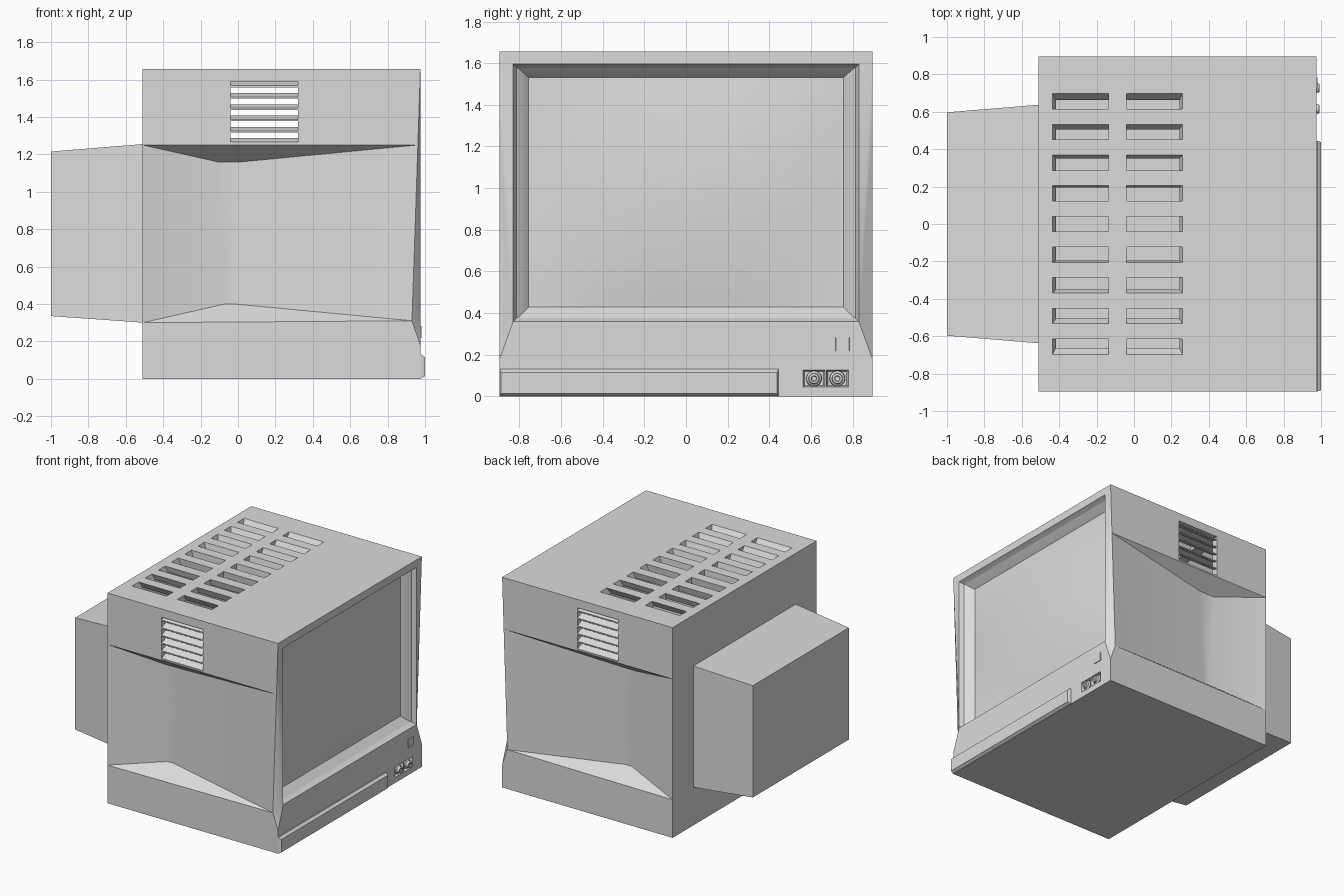
import bpy, bmesh, math

if "Cube" in bpy.data.objects:
    bpy.data.objects.remove(bpy.data.objects["Cube"])

W = 0.895   # half width of the cabinet
H = 1.655   # cabinet height
F = 0.975   # front plane
DENT = 0.12  # depth of the side hollows

grey = bpy.data.materials.new("grey_plastic")
grey.diffuse_color = (0.71, 0.71, 0.71, 1)
grey.use_nodes = True
grey.node_tree.nodes["Principled BSDF"].inputs["Base Color"].default_value = grey.diffuse_color


def finish(name, bm, smooth=False):
    bmesh.ops.recalc_face_normals(bm, faces=bm.faces)
    me = bpy.data.meshes.new(name)
    bm.to_mesh(me)
    bm.free()
    me.materials.append(grey)
    ob = bpy.data.objects.new(name, me)
    bpy.context.collection.objects.link(ob)
    if smooth:
        shade(ob, 35)
    return ob


def shade(ob, degrees):
    bpy.context.view_layer.objects.active = ob
    ob.select_set(True)
    bpy.ops.object.shade_smooth_by_angle(angle=math.radians(degrees))
    ob.select_set(False)


def loft(bm, rings, caps=True):
    """Join rings of points with quads."""
    rows = [[bm.verts.new(p) for p in r] for r in rings]
    n = len(rows[0])
    for a, b in zip(rows, rows[1:]):
        for i in range(n):
            j = (i + 1) % n
            bm.faces.new((a[i], a[j], b[j], b[i]))
    if caps:
        bm.faces.new(rows[0])
        bm.faces.new(rows[-1])
    return rows


def rect_x(x, y0, y1, z0, z1):
    return [(x, y0, z0), (x, y1, z0), (x, y1, z1), (x, y0, z1)]


def rect_z(z, x0, x1, y0, y1):
    return [(x0, y0, z), (x1, y0, z), (x1, y1, z), (x0, y1, z)]


def box(bm, x0, x1, y0, y1, z0, z1):
    loft(bm, [rect_x(x0, y0, y1, z0, z1), rect_x(x1, y0, y1, z0, z1)])


def cut(target, bm):
    cutter = finish("cutter", bm)
    cutter.hide_render = True
    mod = target.modifiers.new("cut", 'BOOLEAN')
    mod.operation = 'DIFFERENCE'
    mod.solver = 'EXACT'
    mod.object = cutter
    bpy.context.view_layer.objects.active = target
    bpy.ops.object.modifier_apply(modifier=mod.name)
    bpy.data.objects.remove(cutter)


# Cabinet: stepped screen recess, pinched front corners and hollowed sides
bm = bmesh.new()
rim, step, lip, floor = loft(bm, [
    rect_x(F, -0.83, 0.83, 0.36, 1.595),
    rect_x(0.94, -0.815, 0.815, 0.375, 1.58),
    rect_x(0.935, -0.805, 0.805, 0.38, 1.575),
    rect_x(0.88, -0.755, 0.755, 0.43, 1.53)], caps=False)
bm.faces.new(floor)
profile = [(-0.51, 0), (F, 0), (F, 0.18), (0.93, 0.31), (0.9616, 1.25),
           (F, H), (-0.51, H), (-0.51, 1.25), (-0.51, 0.30)]
dent = [(-0.07, 0.40), (-0.02, 0.40), (0.02, 1.16), (-0.11, 1.16)]
sides = []
for s, low, up in ((-1, rim[0], rim[3]), (1, rim[1], rim[2])):
    p = [bm.verts.new((x, s * W, z)) for x, z in profile]
    d = [bm.verts.new((x, s * (W - DENT), z)) for x, z in dent]
    sides.append(p)
    for face in ((p[0], p[1], p[2], p[3], p[8]), (p[7], p[4], p[5], p[6]), d,
                 (p[8], p[3], d[1], d[0]), (p[3], p[4], d[2], d[1]),
                 (p[4], p[7], d[3], d[2]), (p[7], p[8], d[0], d[3]),
                 (p[2], p[3], low), (p[3], p[4], low),
                 (p[4], p[5], low), (p[5], up, low)):
        bm.faces.new(face)
L, R = sides
bm.faces.new((L[0], L[1], R[1], R[0]))
bm.faces.new((L[1], L[2], R[2], R[1]))
bm.faces.new((L[5], L[6], R[6], R[5]))
bm.faces.new((L[6], L[7], L[8], L[0], R[0], R[8], R[7], R[6]))
bm.faces.new((L[2], R[2], rim[1], rim[0]))
bm.faces.new((L[5], R[5], rim[2], rim[3]))
cabinet = finish("cabinet", bm)

# Hollow inside, wider above the side hollows
bm = bmesh.new()
loft(bm, [rect_z(z, -0.46, 0.82, -y, y) for z, y in
          ((0.05, 0.74), (1.20, 0.74), (1.252, 0.845), (1.605, 0.845))])
cut(cabinet, bm)

# Side vent openings
bm = bmesh.new()
box(bm, -0.04, 0.32, -1, 1, 1.256, 1.59)
cut(cabinet, bm)

# Two columns of slots in the top, narrowing towards the middle
bm = bmesh.new()
CX = -0.09


def slot(z, x0, x1, y0, y1):
    k = 1 - (H - z)
    return rect_z(z, CX + (x0 - CX) * k, CX + (x1 - CX) * k, y0 * k, y1 * k)


for x0, x1 in ((-0.435, -0.135), (-0.04, 0.26)):
    for i in range(9):
        y = (i - 4) * 0.164
        loft(bm, [slot(z, x0, x1, y - 0.041, y + 0.041) for z in (1.67, 1.58)])
cut(cabinet, bm)

# Square pockets around the knobs
knob_y = (0.615, 0.727)
bm = bmesh.new()
for y in knob_y:
    loft(bm, [rect_x(F + 0.01, y - 0.056, y + 0.056, 0.042, 0.128),
              rect_x(F - 0.03, y - 0.045, y + 0.045, 0.052, 0.118)])
cut(cabinet, bm)
shade(cabinet, 39)

# Tilted louvre slats in both side vents
bm = bmesh.new()
for s in (-1, 1):
    for i in range(6):
        z = 1.271 + i * 0.0605
        a, b = s * (W - 0.003), s * 0.84
        loft(bm, [[(x, a, z - 0.015), (x, a, z - 0.006),
                   (x, b, z + 0.015), (x, b, z + 0.006)]
                  for x in (-0.045, 0.325)])
finish("vent_slats", bm)

# Bulging screen
bm = bmesh.new()
N = 16
grid = []
for i in range(N + 1):
    u = -1 + 2 * i / N
    grid.append([])
    for j in range(N + 1):
        v = -1 + 2 * j / N
        x = 0.885 + 0.04 * (1 - u * u) * (1 - v * v)
        grid[i].append(bm.verts.new((x, u * 0.757, 0.98 + v * 0.552)))
for i in range(N):
    for j in range(N):
        bm.faces.new((grid[i][j], grid[i + 1][j], grid[i + 1][j + 1], grid[i][j + 1]))
screen = finish("screen", bm, smooth=True)
if screen.data.polygons[0].normal.x < 0:
    screen.data.flip_normals()

# Tapered tube housing at the back
bm = bmesh.new()
loft(bm, [rect_x(-1.0, -0.597, 0.597, 0.335, 1.215),
          rect_x(-0.505, -0.638, 0.638, 0.30, 1.255)])
finish("rear_housing", bm)

# Control door along the lower front
bm = bmesh.new()
loft(bm, [rect_x(F - 0.005, -W, 0.445, 0.002, 0.13),
          rect_x(F + 0.005, -W, 0.445, 0.002, 0.13),
          rect_x(1.0, -W + 0.006, 0.437, 0.014, 0.115)])
finish("control_door", bm)

# Round knobs with stepped faces
bm = bmesh.new()
for y in knob_y:
    rings = []
    for x, r in ((F - 0.032, 0.038), (0.965, 0.036), (0.972, 0.026),
                 (0.99, 0.024), (0.992, 0.014), (0.986, 0.011)):
        rings.append([(x, y + r * math.cos(a), 0.085 + r * math.sin(a))
                      for a in (2 * math.pi * k / 20 for k in range(20))])
    loft(bm, rings)
finish("knobs", bm, smooth=True)

# Power button
bm = bmesh.new()
loft(bm, [rect_x(F - 0.01, 0.718, 0.786, 0.216, 0.284),
          rect_x(F + 0.006, 0.72, 0.784, 0.218, 0.282)])
finish("power_button", bm)
